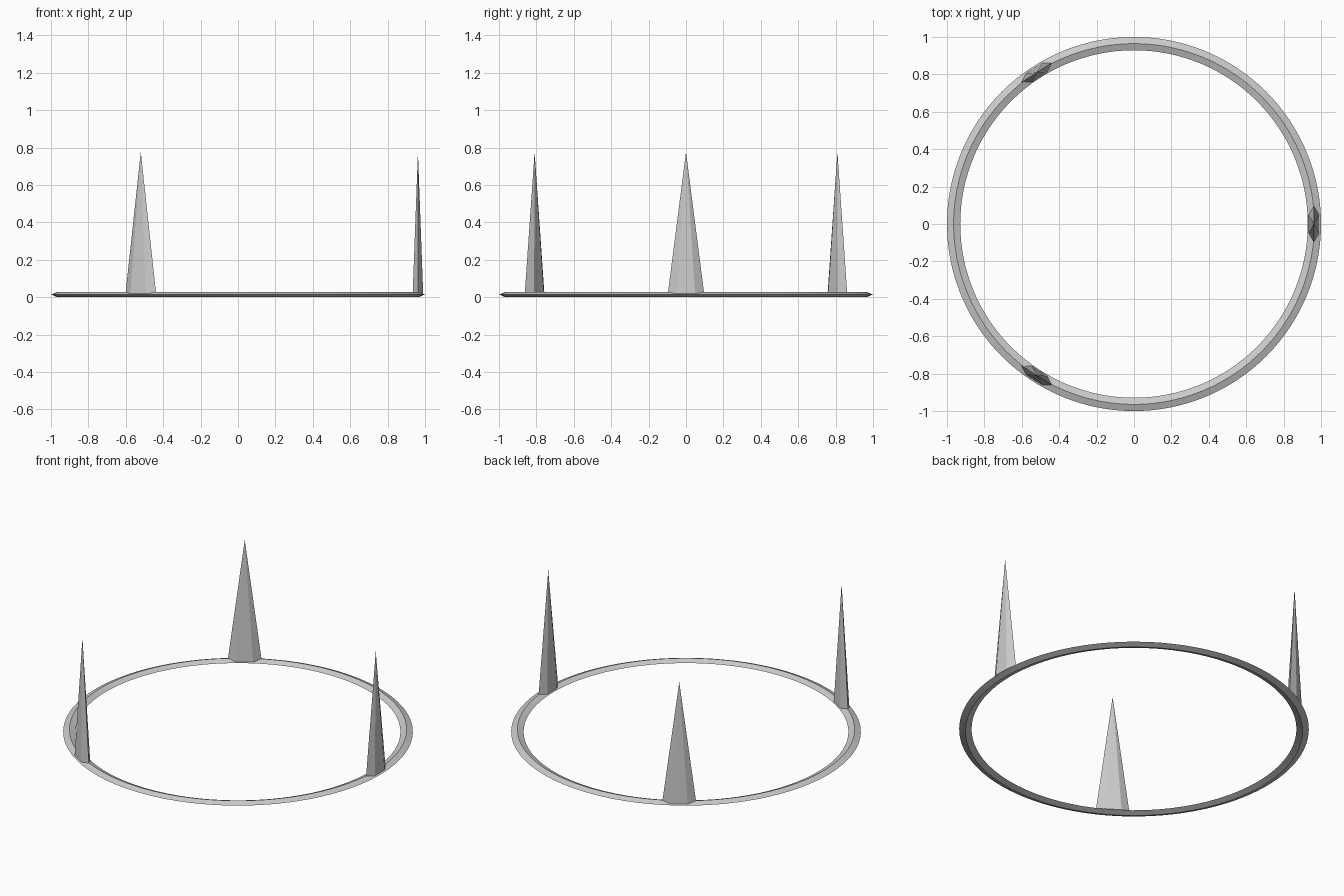
import bpy
from math import cos, sin, pi, radians

if "Cube" in bpy.data.objects:
    bpy.data.objects.remove(bpy.data.objects["Cube"])

R = 0.9645          # ring centre-line radius


def make(name, verts, faces):
    me = bpy.data.meshes.new(name)
    me.from_pydata(verts, [], faces)
    me.update()
    ob = bpy.data.objects.new(name, me)
    bpy.context.collection.objects.link(ob)
    return ob


# Thin ring with a flattened diamond cross-section
N = 128
profile = [(1.0, 0.0145), (R, 0.029), (0.929, 0.0145), (R, 0.0)]
verts = [(r * cos(2 * pi * i / N), r * sin(2 * pi * i / N), z)
         for i in range(N) for r, z in profile]
faces = [(4 * i + j, 4 * ((i + 1) % N) + j,
          4 * ((i + 1) % N) + (j + 1) % 4, 4 * i + (j + 1) % 4)
         for i in range(N) for j in range(4)]
ring = make("ring", verts, faces)
bpy.context.view_layer.objects.active = ring
ring.select_set(True)
bpy.ops.object.shade_smooth_by_angle(angle=radians(20))
ring.select_set(False)


# Tall flattened six-sided spikes standing on the ring
def spike(name, angle):
    base = [(0.028 * sin(k * pi / 3) / sin(pi / 3) * -1, 0.097 * cos(k * pi / 3), 0)
            for k in range(6)]
    fs = [(k, (k + 1) % 6, 6) for k in range(6)] + [(5, 4, 3, 2, 1, 0)]
    ob = make(name, base + [(0, 0, 0.757)], fs)
    a = radians(angle)
    ob.location = (0.962 * cos(a), 0.962 * sin(a), 0.02)
    ob.rotation_euler.z = a


for label, ang in (("right", 0), ("back_left", 122.7), ("front_left", -122.7)):
    spike(label + "_spike", ang)
